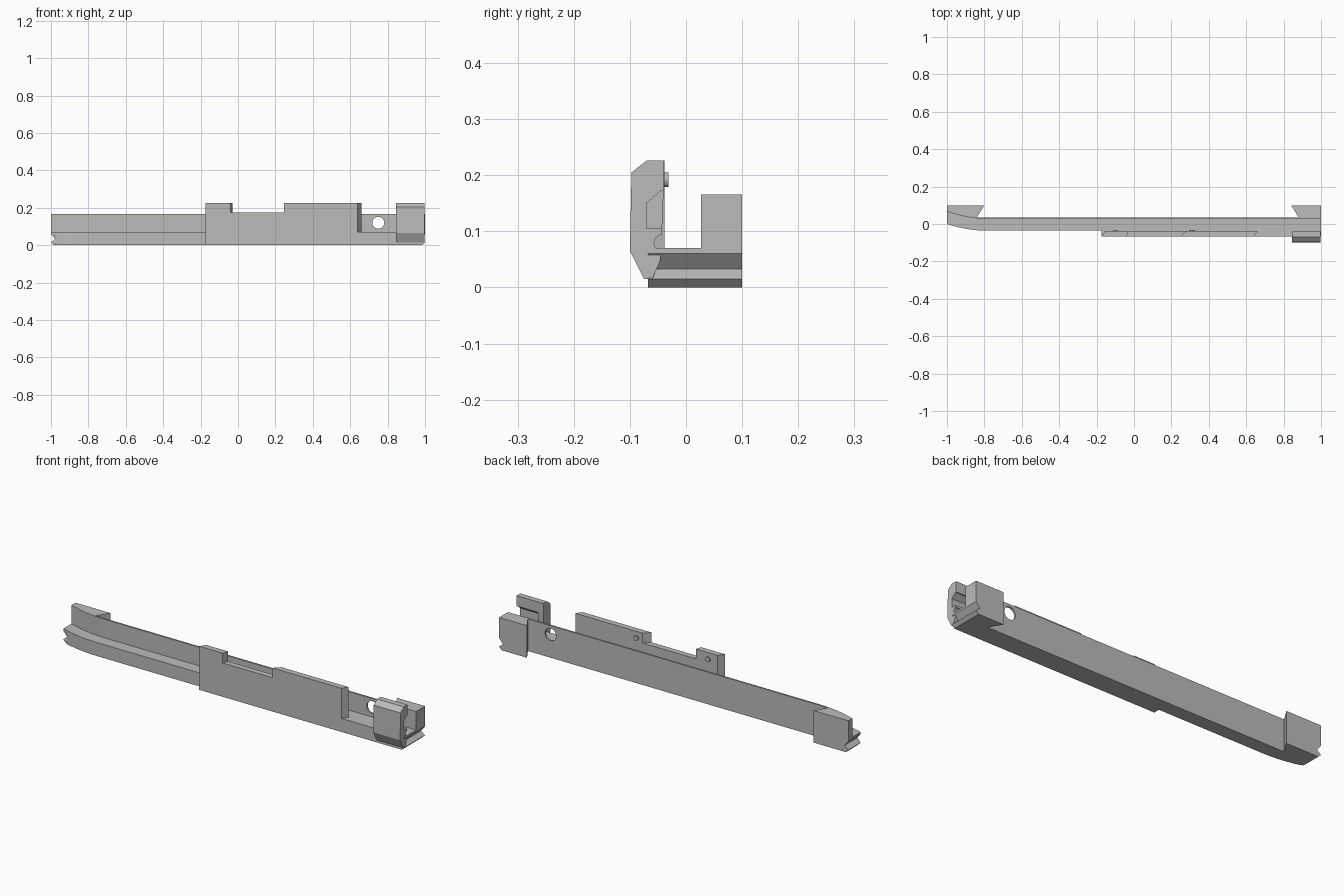
import bpy
import bmesh
import math

cube = bpy.data.objects.get("Cube")
if cube:
    bpy.data.objects.remove(cube, do_unlink=True)

grey = bpy.data.materials.new("plain grey")
grey.use_nodes = True
colour = (0.5, 0.5, 0.5, 1)
grey.diffuse_color = colour
grey.node_tree.nodes["Principled BSDF"].inputs["Base Color"].default_value = colour


def finish(name, bm):
    bmesh.ops.recalc_face_normals(bm, faces=bm.faces)
    mesh = bpy.data.meshes.new(name)
    bm.to_mesh(mesh)
    bm.free()
    mesh.materials.append(grey)
    obj = bpy.data.objects.new(name, mesh)
    bpy.context.collection.objects.link(obj)
    return obj


def loft(name, rings):
    """Skin a stack of matching outlines and cap both ends."""
    bm = bmesh.new()
    loops = [[bm.verts.new(p) for p in ring] for ring in rings]
    for low, high in zip(loops, loops[1:]):
        for i in range(len(low)):
            j = (i + 1) % len(low)
            bm.faces.new((low[i], low[j], high[j], high[i]))
    bm.faces.new(loops[0])
    bm.faces.new(loops[-1])
    return finish(name, bm)


def upright(name, outline, z0, z1):
    return loft(name, [[(x, y, z) for x, y in outline] for z in (z0, z1)])


def lengthwise(name, profile, x0, x1):
    return loft(name, [[(x, y, z) for y, z in profile] for x in (x0, x1)])


def cylinder(name, x, y, z, radius, depth):
    """Short round bar running front to back."""
    angles = [i * math.tau / 24 for i in range(24)]
    return loft(name, [[(x + radius * math.cos(a), v, z + radius * math.sin(a))
                        for a in angles] for v in (y - depth / 2, y + depth / 2)])


def cut(target, cutter):
    cutter.hide_render = True
    cutter.hide_set(True)
    cutter.display_type = 'WIRE'
    mod = target.modifiers.new("cut", 'BOOLEAN')
    mod.operation = 'DIFFERENCE'
    mod.solver = 'EXACT'
    mod.object = cutter


def sweep(y_end, y_straight):
    """Curved left end that eases into the straight rail."""
    steps = 8
    return [(-1 + 0.22 * i / steps,
             y_straight + (y_end - y_straight) * (1 - i / steps) ** 2)
            for i in range(steps + 1)]


# Back edge shared by the rail and its wall, with a foot at each end
back = [(1, 0.1), (0.84, 0.1), (0.88, 0.036),
        (-0.84, 0.036), (-0.8, 0.1), (-1, 0.1)]

# Rail with a V groove across both ends
rail_outline = sweep(0, -0.036) + [(-0.175, -0.036), (-0.175, -0.068), (1, -0.068)] + back
levels = [(0, 0.015), (0.015, 0), (0.033, 0.022), (0.06, 0), (0.07, 0)]
rings = []
for z, inset in levels:
    rings.append([(x - math.copysign(inset, x) if abs(x) > 0.99 else x, y, z)
                  for x, y in rail_outline])
loft("base_rail", rings)

# Back wall with a round hole
wall = upright("back_wall", sweep(0.068, 0.027) + [(1, 0.027)] + back, 0.07, 0.166)
cut(wall, cylinder("hole_cutter", 0.75, 0.03, 0.12, 0.032, 0.2))

# Front plate and its two raised tabs, all with angled ends
front, rear = -0.068, -0.038
for name, a, b, c, d, z0, z1 in [
    ("front_plate", -0.175, 0.64, 0.66, -0.155, 0.07, 0.175),
    ("short_tab", -0.175, -0.04, -0.03, -0.155, 0.175, 0.226),
    ("long_tab", 0.245, 0.64, 0.66, 0.275, 0.175, 0.226),
]:
    upright(name, [(a, front), (b, front), (c, rear), (d, rear)], z0, z1)

# Small locating pins on the tabs
for name, x in (("short_tab_pin", -0.1), ("long_tab_pin", 0.31)):
    cylinder(name, x, -0.037, 0.192, 0.013, 0.012)

# End clip with sloped foot and a round relief at the inner corner
relief = [(-0.042 + 0.015 * math.cos(a), 0.079 + 0.015 * math.sin(a))
          for a in [math.radians(90 + 18 * i) for i in range(10)]]
clip_profile = [(-0.075, 0.015), (-0.1, 0.065), (-0.097, 0.205), (-0.07, 0.226),
                (-0.04, 0.226), (-0.04, 0.17), (-0.043, 0.096)] + relief
clip = lengthwise("end_clip", clip_profile + [(-0.045, 0.05), (-0.06, 0.015)], 0.845, 0.998)

# Open pocket on the inner side of the clip
pocket = lengthwise("pocket_cutter",
                    [(-0.07, 0.105), (-0.07, 0.15), (-0.045, 0.172), (-0.02, 0.172),
                     (-0.02, 0.105)], 0.875, 1.05)
cut(clip, pocket)
